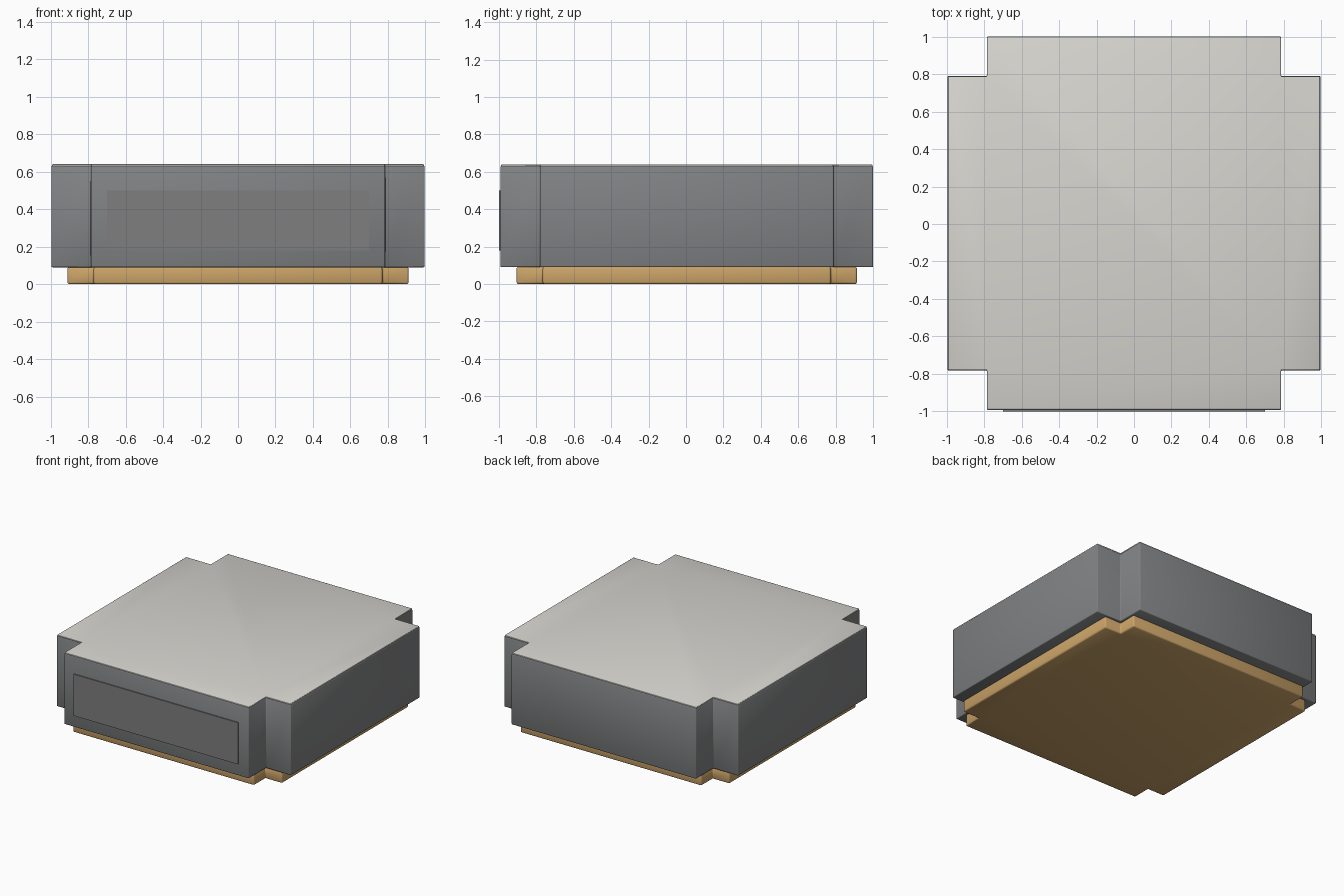
import bpy, bmesh

if "Cube" in bpy.data.objects:
    bpy.data.objects.remove(bpy.data.objects["Cube"])

CY = 0.004  # body sits slightly back because the front panel protrudes


def material(name, rgb):
    m = bpy.data.materials.new(name)
    m.diffuse_color = (*rgb, 1)
    m.use_nodes = True
    m.node_tree.nodes["Principled BSDF"].inputs["Base Color"].default_value = m.diffuse_color
    return m


def finish(name, bm, mat, bevel):
    bmesh.ops.recalc_face_normals(bm, faces=bm.faces)
    me = bpy.data.meshes.new(name)
    bm.to_mesh(me)
    bm.free()
    ob = bpy.data.objects.new(name, me)
    bpy.context.collection.objects.link(ob)
    me.materials.append(mat)
    if bevel:
        for p in me.polygons:
            p.use_smooth = True
        mod = ob.modifiers.new("soft_edges", 'BEVEL')
        mod.width = bevel
        mod.segments = 2
        mod.limit_method = 'ANGLE'
    return ob


def notched_slab(name, outer, inner, z0, z1, mat, bevel):
    """Square slab with its four corners notched out."""
    o, i = outer, inner
    pts = [(o, -i), (o, i), (i, i), (i, o), (-i, o), (-i, i),
           (-o, i), (-o, -i), (-i, -i), (-i, -o), (i, -o), (i, -i)]
    bm = bmesh.new()
    face = bm.faces.new([bm.verts.new((x, y + CY, z0)) for x, y in pts])
    ext = bmesh.ops.extrude_face_region(bm, geom=[face], use_keep_orig=True)
    top = [v for v in ext["geom"] if isinstance(v, bmesh.types.BMVert)]
    bmesh.ops.translate(bm, verts=top, vec=(0, 0, z1 - z0))
    return finish(name, bm, mat, bevel)


wood = material("wood", (0.60, 0.37, 0.14))
dark = material("dark_grey", (0.22, 0.225, 0.23))
light = material("light_grey", (0.68, 0.67, 0.63))
panel_grey = material("panel_grey", (0.21, 0.21, 0.21))

# Wooden base, main body and thin lid
notched_slab("base", 0.91, 0.77, 0.0, 0.092, wood, 0.01)
notched_slab("body", 0.996, 0.785, 0.09, 0.632, dark, 0.006)
notched_slab("lid", 0.992, 0.783, 0.628, 0.64, light, 0.004)

# Flat front panel
bm = bmesh.new()
bmesh.ops.create_cube(bm, size=1)
bmesh.ops.scale(bm, vec=(1.40, 0.02, 0.32), verts=bm.verts)
bmesh.ops.translate(bm, vec=(0, -0.99, 0.34), verts=bm.verts)
finish("front_panel", bm, panel_grey, 0)
